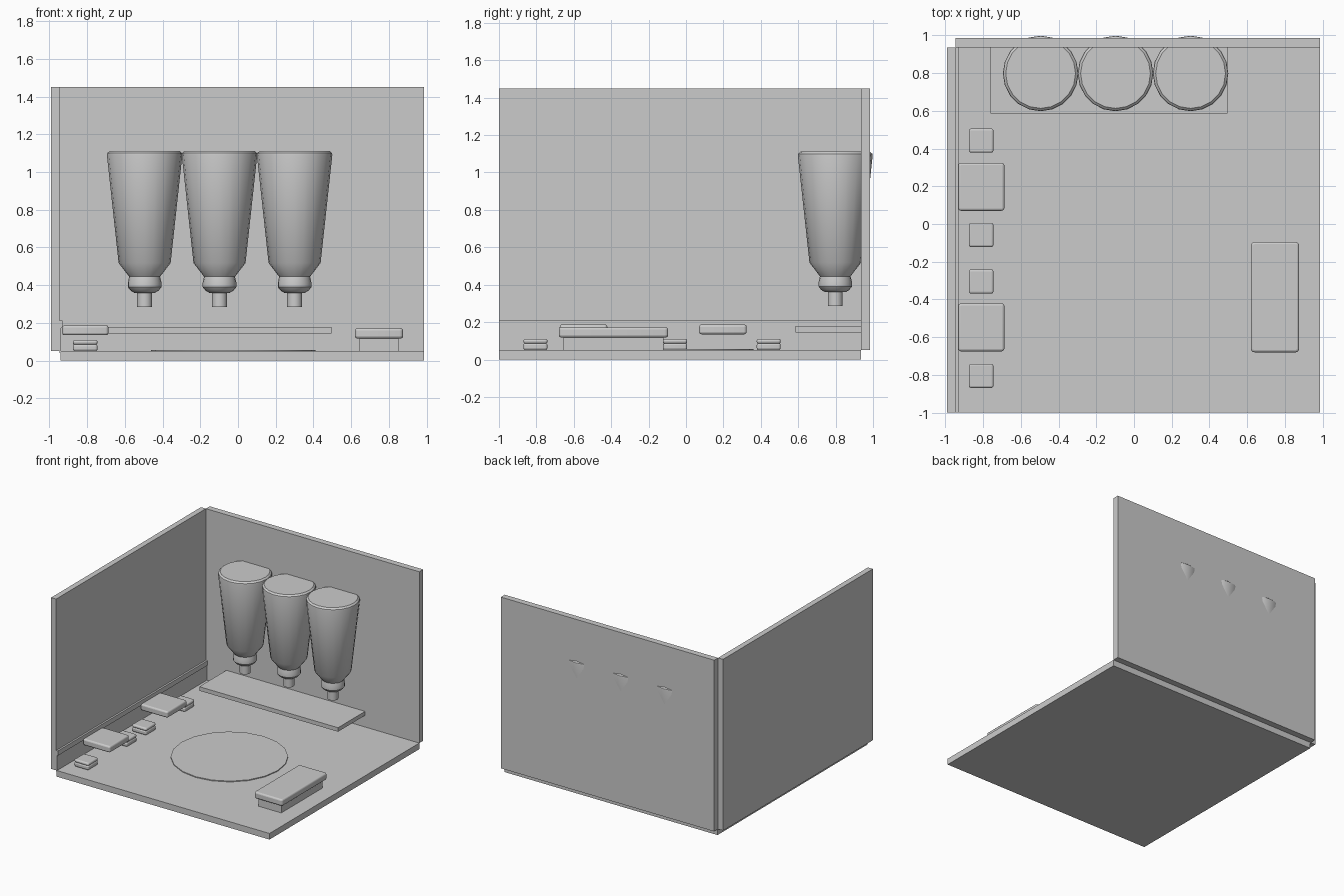
import bpy, bmesh, math

if "Cube" in bpy.data.objects:
    bpy.data.objects.remove(bpy.data.objects["Cube"])

ANGLE = math.radians(35)

def box(name, x, y, z, bevel=0, segments=3, corner=0):
    """Box from (min, max) ranges, with optional rounded edges."""
    bm = bmesh.new()
    bmesh.ops.create_cube(bm, size=1)
    for v in bm.verts:
        v.co = [r[0] + (c + 0.5) * (r[1] - r[0]) for r, c in zip((x, y, z), v.co)]
    if corner:
        upright = [e for e in bm.edges
                   if abs(e.verts[0].co.z - e.verts[1].co.z) > 1e-4]
        bmesh.ops.bevel(bm, geom=upright, offset=corner, segments=3,
                        profile=0.5, affect='EDGES')
    return finish(name, bm, bevel, segments)

def finish(name, bm, bevel=0, segments=3, smooth=False):
    bmesh.ops.recalc_face_normals(bm, faces=bm.faces)
    me = bpy.data.meshes.new(name)
    bm.to_mesh(me)
    bm.free()
    ob = bpy.data.objects.new(name, me)
    bpy.context.collection.objects.link(ob)
    if bevel:
        m = ob.modifiers.new("bevel", 'BEVEL')
        m.width, m.segments = bevel, segments
        m.limit_method, m.angle_limit = 'ANGLE', math.radians(40)
    if bevel or smooth:
        bpy.ops.object.select_all(action='DESELECT')
        ob.select_set(True)
        bpy.context.view_layer.objects.active = ob
        bpy.ops.object.shade_smooth_by_angle(angle=ANGLE)
    return ob

def lathe(name, cx, cy, profile, sides=20):
    """Revolve (radius, z) points and cap both ends."""
    bm = bmesh.new()
    rings = []
    for r, z in profile:
        rings.append([bm.verts.new((cx + r * math.sin(2 * math.pi * i / sides),
                                    cy + r * math.cos(2 * math.pi * i / sides), z))
                      for i in range(sides)])
    for a, b in zip(rings, rings[1:]):
        for i in range(sides):
            j = (i + 1) % sides
            bm.faces.new((a[i], a[j], b[j], b[i]))
    bm.faces.new(rings[0])
    bm.faces.new(rings[-1])
    return finish(name, bm, smooth=True)

# room shell
box("floor", (-0.94, 0.985), (-1, 0.935), (0, 0.05))
box("left_wall", (-0.99, -0.945), (-1, 0.935), (0.05, 1.45))
box("back_wall", (-0.945, 0.985), (0.935, 0.985), (0.05, 1.45))

# skirting on the left wall
box("skirting_lower", (-0.945, -0.937), (-1, 0.935), (0.04, 0.175))
box("skirting_cap", (-0.945, -0.93), (-1, 0.935), (0.173, 0.212))

# round rug
lathe("rug", -0.025, -0.075, [(0.435, 0.05), (0.435, 0.057)])

# shelf below the dispensers
box("shelf", (-0.76, 0.495), (0.585, 0.935), (0.145, 0.178))

# upside-down bottle dispensers
bottle = [(0.04, 0.285), (0.04, 0.36), (0.055, 0.36), (0.075, 0.372),
          (0.089, 0.39), (0.089, 0.415), (0.082, 0.445), (0.138, 0.518),
          (0.2, 1.09), (0.198, 1.1), (0.185, 1.112)]
for i, x in enumerate((-0.495, -0.098, 0.3)):
    lathe(f"bottle_{i + 1}", x, 0.798, bottle)

# wall tables
for i, y in enumerate((-0.548, 0.197)):
    box(f"wall_table_{i + 1}", (-0.932, -0.687), (y - 0.127, y + 0.127),
        (0.135, 0.187), bevel=0.012, corner=0.015)

# stools: base block plus cushion
for i, y in enumerate((-0.805, -0.305, -0.058, 0.442)):
    fx, fy = (-0.875, -0.745), (y - 0.064, y + 0.064)
    box(f"stool_base_{i + 1}", fx, fy, (0.05, 0.088), bevel=0.012, corner=0.012)
    box(f"stool_cushion_{i + 1}", fx, fy, (0.085, 0.11), bevel=0.01, corner=0.012)

# counter on the right
box("counter_base", (0.645, 0.85), (-0.655, -0.12), (0.05, 0.125))
box("counter_top", (0.62, 0.875), (-0.68, -0.095), (0.118, 0.172),
    bevel=0.012, corner=0.018)
